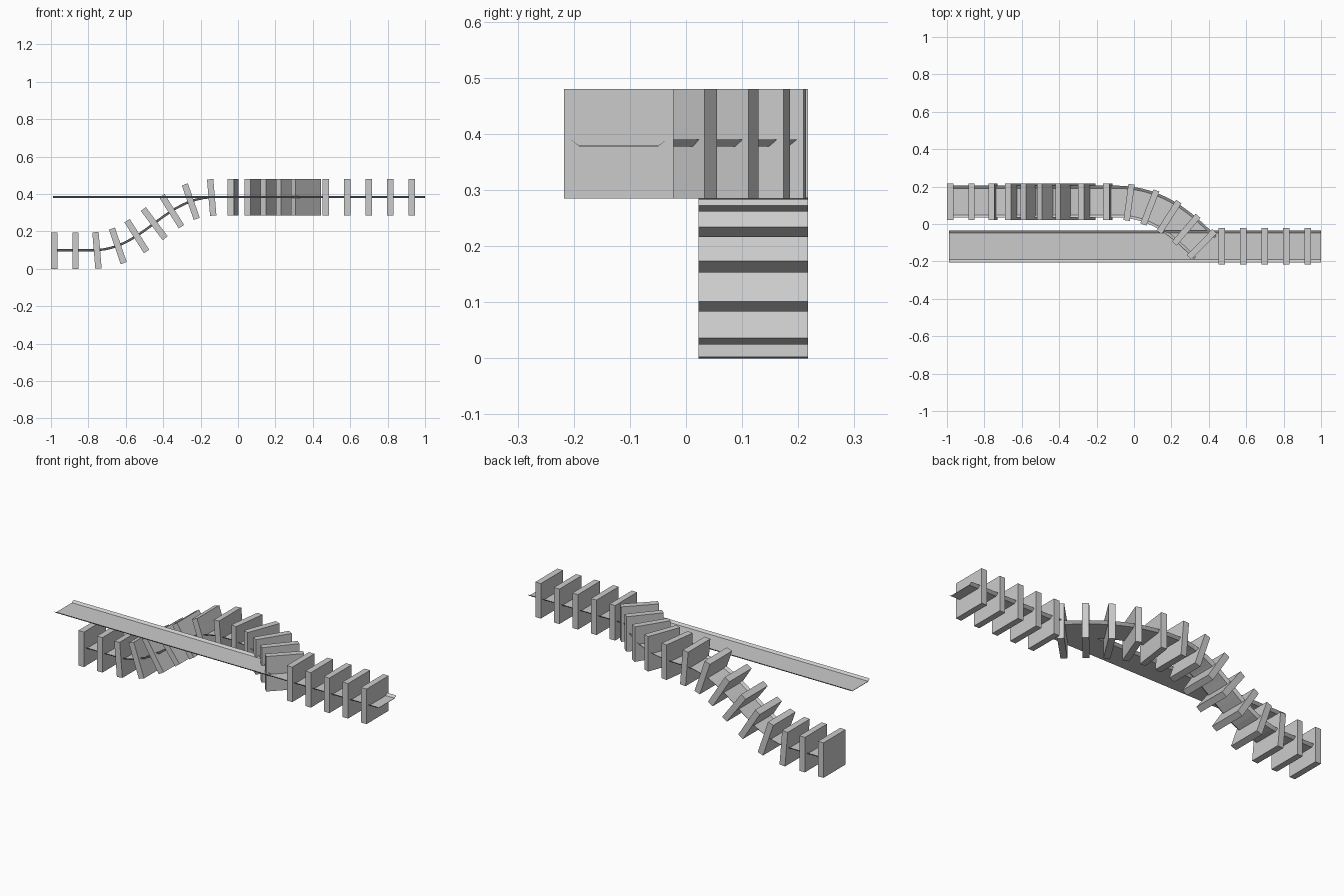
import bpy, bmesh, math
from mathutils import Vector, Matrix

if "Cube" in bpy.data.objects:
    bpy.data.objects.remove(bpy.data.objects["Cube"])

LOW, HIGH, LANE = 0.0975, 0.3825, 0.12
STEP = 0.1145

grey = bpy.data.materials.new("plain grey")
grey.diffuse_color = (0.6, 0.6, 0.6, 1)
grey.use_nodes = True
grey.node_tree.nodes["Principled BSDF"].inputs["Base Color"].default_value = grey.diffuse_color


def bezier(p0, p1, p2, p3, n=24):
    p0, p1, p2, p3 = map(Vector, (p0, p1, p2, p3))
    return [p0 * (1 - t) ** 3 + p1 * 3 * t * (1 - t) ** 2 + p2 * 3 * t * t * (1 - t) + p3 * t ** 3
            for t in (i / n for i in range(n + 1))]


def frame(points, i):
    """Rotation with x along the path and y sideways."""
    x = (points[min(i + 1, len(points) - 1)] - points[max(i - 1, 0)]).normalized()
    y = Vector((0, 0, 1)).cross(x).normalized()
    return Matrix((x, y, x.cross(y))).transposed()


def finish(bm, name):
    bmesh.ops.recalc_face_normals(bm, faces=bm.faces)
    mesh = bpy.data.meshes.new(name)
    bm.to_mesh(mesh)
    bm.free()
    mesh.materials.append(grey)
    obj = bpy.data.objects.new(name, mesh)
    bpy.context.collection.objects.link(obj)
    return obj


def trough(name, points):
    """Sweep a thin shallow channel with flared lips along the path."""
    t = 0.002
    top = [(-0.085, 0.0075), (-0.071, -0.005 + t), (0.071, -0.005 + t), (0.085, 0.0075)]
    under = [(0.083, 0.0075), (0.070, -0.005), (-0.070, -0.005), (-0.083, 0.0075)]
    under = [(y * 1.0, z - (t if abs(y) > 0.08 else 0)) for y, z in under]
    bm = bmesh.new()
    rings = []
    for i, p in enumerate(points):
        rot = frame(points, i)
        rings.append([bm.verts.new(p + rot @ Vector((0, y, z))) for y, z in top + under])
    n = len(rings[0])
    for a, b in zip(rings, rings[1:]):
        for k in range(n):
            bm.faces.new((a[k], a[(k + 1) % n], b[(k + 1) % n], b[k]))
    for ring in (rings[0], rings[-1]):
        for k in range(3):
            bm.faces.new((ring[k], ring[k + 1], ring[n - 2 - k], ring[n - 1 - k]))
    return finish(bm, name)


def slab(name, centre, rot):
    bm = bmesh.new()
    mat = Matrix.Translation(centre) @ rot.to_4x4() @ Matrix.Diagonal((0.034, 0.195, 0.195, 1))
    bmesh.ops.create_cube(bm, size=1, matrix=mat)
    return finish(bm, name)


# side lane: level, climbing S-bend, level, then curving into the main lane
rise = bezier((-0.78, LANE, LOW), (-0.50, LANE, LOW), (-0.40, LANE, HIGH), (-0.12, LANE, HIGH))
merge = bezier((-0.10, LANE, HIGH), (0.12, LANE, HIGH), (0.25, 0.005, HIGH), (0.38, -0.125, HIGH))
path = [Vector((-0.99, LANE, LOW))] + rise + merge
trough("side_lane", path)

# straight main lane
trough("main_lane", [Vector((-0.99, -LANE, HIGH)), Vector((1, -LANE, HIGH))])

# slabs evenly spaced along the side lane
walked, target, count = 0.0, 0.007, 0
for i in range(len(path) - 1):
    a, b = path[i], path[i + 1]
    length = (b - a).length
    while count < 14 and target <= walked + length:
        f = (target - walked) / length
        rot = frame(path, i if f < 0.5 else i + 1) if i else Matrix.Identity(3)
        slab(f"side_slab_{count + 1}", a.lerp(b, f), rot)
        count += 1
        target += STEP
    walked += length

# slabs on the main lane after the merge
for k in range(5):
    slab(f"main_slab_{k + 1}", Vector((0.47 + k * STEP, -LANE, HIGH)), Matrix.Identity(3))
